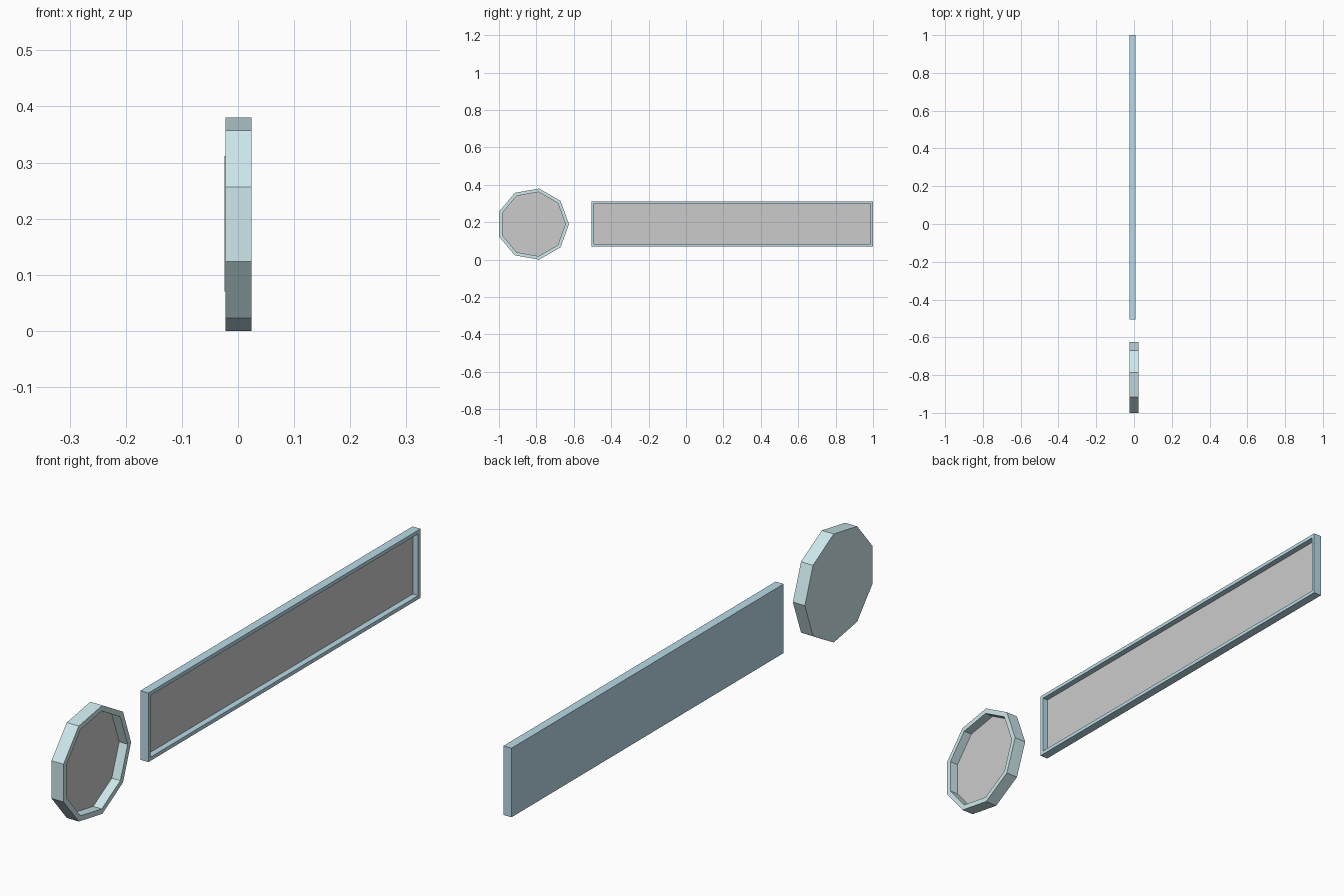
import bpy
from math import cos, sin, tau

if "Cube" in bpy.data.objects:
    bpy.data.objects.remove(bpy.data.objects["Cube"])


def add_mesh(name, verts, faces, mat=None):
    mesh = bpy.data.meshes.new(name)
    mesh.from_pydata(verts, [], faces)
    mesh.update()
    obj = bpy.data.objects.new(name, mesh)
    bpy.context.collection.objects.link(obj)
    if mat:
        mesh.materials.append(mat)
    return obj


def material(name, rgb):
    mat = bpy.data.materials.new(name)
    mat.diffuse_color = (*rgb, 1)
    mat.use_nodes = True
    mat.node_tree.nodes["Principled BSDF"].inputs["Base Color"].default_value = mat.diffuse_color
    return mat


def framed_panel(name, outer, inner, back, front, floor, mat):
    """Tray facing +x: solid back, outer wall, front rim, inner wall, plus a grey panel inside.
    Outlines are counter-clockwise (y, z) lists seen from +x."""
    n = len(outer)
    loops = [(outer, back), (outer, front), (inner, front), (inner, floor)]
    verts = [(x, y, z) for outline, x in loops for y, z in outline]
    faces = [tuple(reversed(range(n)))]
    for k in range(3):
        for i in range(n):
            j = (i + 1) % n
            faces.append((k * n + i, k * n + j, (k + 1) * n + j, (k + 1) * n + i))
    add_mesh(name + "_frame", verts, faces, mat)
    add_mesh(name + "_panel", [(floor, y, z) for y, z in inner], [tuple(range(n))])


def rectangle(y0, y1, z0, z1, inset=0.0):
    y0, y1, z0, z1 = y0 + inset, y1 - inset, z0 + inset, z1 - inset
    return [(y0, z0), (y1, z0), (y1, z1), (y0, z1)]


def polygon(cy, cz, radius, sides):
    return [(cy + radius * cos(tau * i / sides), cz + radius * sin(tau * i / sides))
            for i in range(sides)]


# Long rectangular sign
bar = (-0.506, 1.0, 0.07, 0.312)
framed_panel("long", rectangle(*bar), rectangle(*bar, inset=0.013),
             -0.024, 0.007, -0.014, material("blue", (0.49, 0.71, 0.80)))

# Nine-sided round sign
framed_panel("round", polygon(-0.8186, 0.19, 0.193, 9), polygon(-0.8186, 0.19, 0.174, 9),
             -0.0225, 0.024, -0.009, material("pale_teal", (0.61, 0.81, 0.84)))
